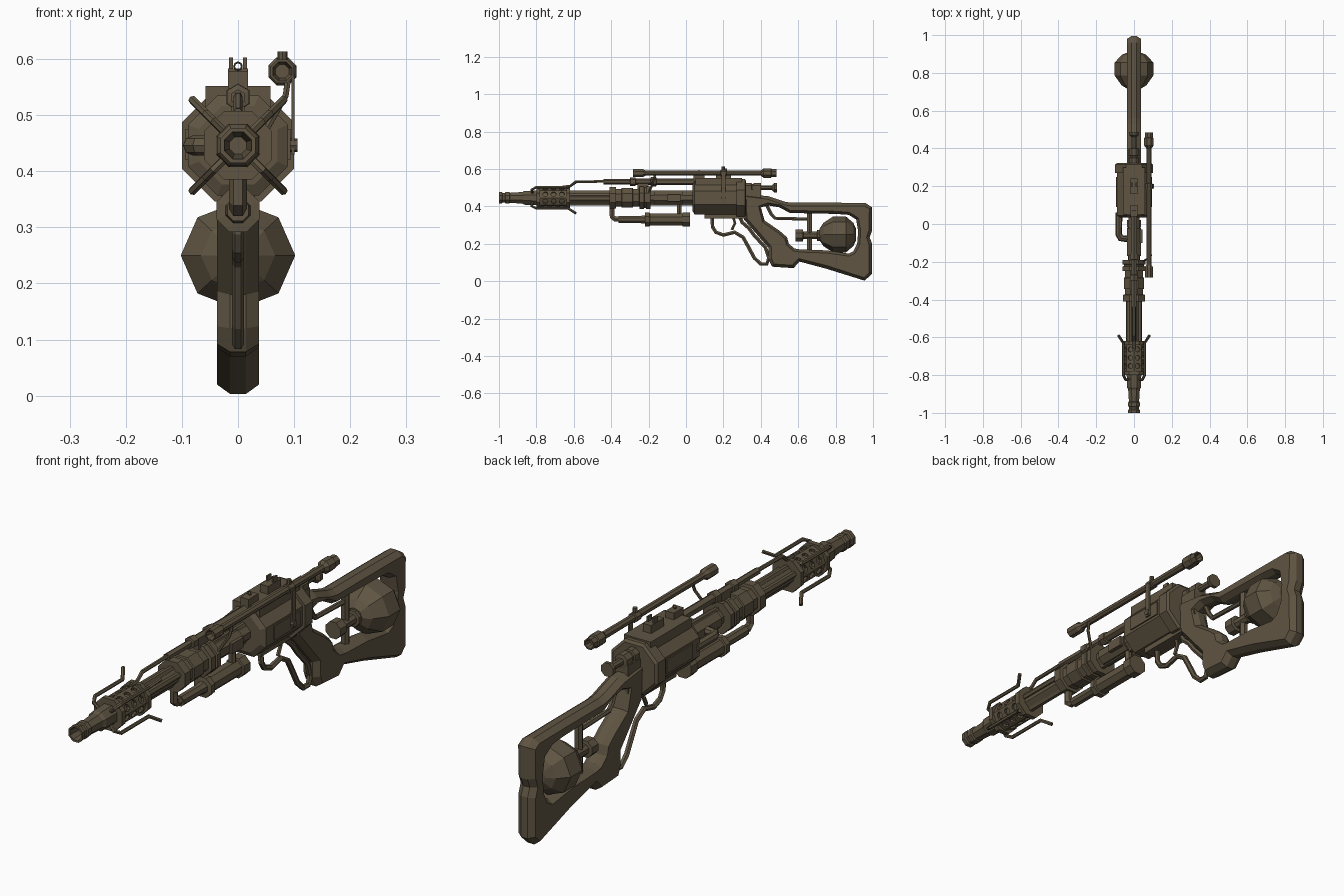
import bpy, bmesh, math
from mathutils import Vector, Matrix

mat = bpy.data.materials.new("olive brown")
mat.diffuse_color = (0.115, 0.09, 0.055, 1)
AX = 0.446  # barrel axis height


def finish(name, bm):
    bmesh.ops.recalc_face_normals(bm, faces=bm.faces)
    me = bpy.data.meshes.new(name)
    bm.to_mesh(me)
    bm.free()
    me.materials.append(mat)
    ob = bpy.data.objects.new(name, me)
    bpy.context.collection.objects.link(ob)
    return ob


def lathe(name, prof, x=0, z=AX, n=8, sz=1.0, flat=True):
    """Turn (y, radius) pairs around a line parallel to y."""
    bm = bmesh.new()
    k = 1 / math.cos(math.pi / n) if flat else 1
    ph = math.pi / n if flat else 0
    rings = []
    for y, r in prof:
        rings.append([bm.verts.new((x + r * k * math.cos(ph + 2 * math.pi * i / n), y,
                                    z + sz * r * k * math.sin(ph + 2 * math.pi * i / n))) for i in range(n)])
    for a, b in zip(rings, rings[1:]):
        for i in range(n):
            j = (i + 1) % n
            bm.faces.new((a[i], a[j], b[j], b[i]))
    bm.faces.new(rings[0])
    bm.faces.new(rings[-1])
    return finish(name, bm)


def box(name, x0, x1, y0, y1, z0, z1):
    bm = bmesh.new()
    m = Matrix.Translation(((x0 + x1) / 2, (y0 + y1) / 2, (z0 + z1) / 2)) @ Matrix.Diagonal((x1 - x0, y1 - y0, z1 - z0, 1))
    bmesh.ops.create_cube(bm, size=1, matrix=m)
    return finish(name, bm)


def evaluated_mesh(ob):
    dg = bpy.context.evaluated_depsgraph_get()
    return bpy.data.meshes.new_from_object(ob.evaluated_get(dg))


def tube(name, pts, r, res=1):
    """Pipe along a path of points."""
    cu = bpy.data.curves.new(name, 'CURVE')
    cu.dimensions = '3D'
    cu.bevel_depth, cu.bevel_resolution, cu.use_fill_caps = r, res, True
    sp = cu.splines.new('POLY')
    sp.points.add(len(pts) - 1)
    for p, q in zip(sp.points, pts):
        p.co = (*q, 1)
    tmp = bpy.data.objects.new("path", cu)
    bpy.context.collection.objects.link(tmp)
    me = evaluated_mesh(tmp)
    bpy.data.objects.remove(tmp)
    me.materials.clear()
    me.materials.append(mat)
    for f in me.polygons:
        f.use_smooth = False
    ob = bpy.data.objects.new(name, me)
    bpy.context.collection.objects.link(ob)
    return ob


# Barrel and muzzle
lathe("muzzle", [(-0.9, 0.015), (-1.0, 0.024), (-1.0, 0.031), (-0.985, 0.031), (-0.98, 0.026), (-0.968, 0.026),
                 (-0.965, 0.031), (-0.945, 0.031), (-0.94, 0.027), (-0.875, 0.031), (-0.865, 0.037), (-0.78, 0.039)])
lathe("barrel", [(-0.8, 0.03), (0.06, 0.03)])
for s in (-1, 1):
    tube("barrel_rail", [(s * 0.03, -0.65, AX + 0.012), (s * 0.03, -0.38, AX + 0.012)], 0.012)
tube("lower_barrel_rail", [(0, -0.65, 0.417), (0, 0.05, 0.417)], 0.013)
tube("upper_barrel_rail", [(0, -0.65, 0.475), (0, 0.05, 0.475)], 0.012)

# Perforated shroud
shroud = lathe("shroud", [(-0.785, 0.056), (-0.63, 0.056)], flat=False)
bm = bmesh.new()
for i in range(8):
    a = math.pi / 8 + i * math.pi / 4
    d = Vector((math.cos(a), 0, math.sin(a)))
    for y in (-0.752, -0.708, -0.664):
        m = Matrix.Translation(d * 0.059 + Vector((0, y, AX))) @ d.to_track_quat('Z', 'Y').to_matrix().to_4x4()
        bmesh.ops.create_cone(bm, cap_ends=True, segments=8, radius1=0.014, radius2=0.014, depth=0.036, matrix=m)
cutter = finish("hole_cutter", bm)
cutter.hide_render = True
mod = shroud.modifiers.new("holes", 'BOOLEAN')
mod.operation, mod.solver, mod.object = 'DIFFERENCE', 'EXACT', cutter
me = evaluated_mesh(shroud)
shroud.modifiers.clear()
shroud.data = me
bpy.data.objects.remove(cutter)
for y in (-0.8, -0.64):
    lathe("shroud_flange", [(y, 0.061), (y + 0.02, 0.061)])

# Four guard rods with flared ends
for i in range(4):
    a = math.pi / 4 + i * math.pi / 2
    path = [(-0.82, 0.035), (-0.825, 0.062), (-0.8, 0.08), (-0.63, 0.08), (-0.59, 0.116)]
    tube("guard_rod", [(r * math.cos(a), y, AX + r * math.sin(a)) for y, r in path], 0.0075)

# Banded sleeve over the barrel
lathe("barrel_sleeve", [(-0.41, 0.058), (-0.375, 0.058), (-0.373, 0.047), (-0.345, 0.047), (-0.343, 0.053),
                        (-0.285, 0.053), (-0.283, 0.047), (-0.25, 0.047), (-0.248, 0.06), (-0.225, 0.06),
                        (-0.223, 0.054), (-0.215, 0.054), (-0.213, 0.06), (-0.19, 0.06)])
lathe("barrel_collar", [(-0.17, 0.036), (-0.02, 0.036)])
box("collar_block", -0.02, 0.045, -0.1, -0.03, 0.425, 0.465)

# Gas rod above the barrel
tube("gas_rod_thin", [(0, -0.66, 0.505), (0, -0.62, 0.508), (0, -0.59, 0.532), (0, -0.42, 0.534)], 0.008)
lathe("gas_rod", [(-0.44, 0.012), (-0.3, 0.012), (-0.298, 0.02), (-0.27, 0.02), (-0.268, 0.014), (-0.19, 0.014),
                  (-0.188, 0.021), (-0.16, 0.021), (-0.158, 0.016), (0.06, 0.016)], z=0.532, n=6)
box("gas_rod_mount", -0.012, 0.012, -0.26, -0.2, 0.49, 0.53)

# Under-barrel canister and its pipe
tube("canister_pipe", [(0, -0.395, 0.41), (0, -0.395, 0.345), (0, -0.38, 0.333), (0, -0.2, 0.333)], 0.016)
lathe("canister", [(-0.36, 0.019), (-0.25, 0.019), (-0.22, 0.022), (-0.218, 0.038), (-0.195, 0.038), (-0.193, 0.031),
                   (-0.02, 0.031), (-0.018, 0.038), (0.022, 0.038)], z=0.33)
tube("canister_link", [(0, -0.035, 0.34), (0, -0.035, 0.42)], 0.014)

# Receiver
lathe("receiver", [(0.035, 0.07), (0.045, 0.089), (0.3, 0.089)])
lathe("receiver_flange", [(0.27, 0.1), (0.315, 0.1), (0.322, 0.09)])
box("receiver_top_plate", -0.058, 0.058, 0.05, 0.3, 0.5, 0.552)
for s in (-1, 1):
    box("receiver_side_plate", s * 0.086, s * 0.094, 0.09, 0.25, 0.42, 0.475)
box("receiver_underside", -0.03, 0.03, 0.1, 0.36, 0.335, 0.4)
box("receiver_tang", -0.03, 0.03, 0.3, 0.4, 0.38, 0.49)
tube("receiver_side_pipe", [(-0.08, 0.06, AX), (-0.08, -0.055, AX), (-0.07, -0.075, AX), (-0.025, -0.08, AX)], 0.018, 2)

# Iron sights
box("front_sight_base", -0.018, 0.018, 0.04, 0.1, 0.53, 0.578)
box("rear_sight_base", -0.018, 0.018, 0.16, 0.24, 0.54, 0.583)
for s in (-1, 1):
    box("rear_sight_prong", s * 0.009, s * 0.016, 0.195, 0.22, 0.57, 0.603)
tube("sight_ring", [(0.007 * math.cos(t * math.pi / 4), 0.07, 0.587 + 0.007 * math.sin(t * math.pi / 4))
                    for t in range(9)], 0.002)

# Bolt behind the receiver
lathe("bolt", [(0.3, 0.026), (0.35, 0.026), (0.352, 0.02), (0.36, 0.02), (0.362, 0.026), (0.4, 0.026), (0.402, 0.013),
               (0.46, 0.013), (0.472, 0.026), (0.486, 0.026)], z=0.5)

# Scope with two arms and a turret
lathe("scope", [(-0.26, 0.012), (-0.283, 0.017), (-0.283, 0.021), (-0.23, 0.021), (-0.215, 0.013), (0.185, 0.013),
                (0.186, 0.018), (0.215, 0.018), (0.216, 0.013), (0.4, 0.014), (0.415, 0.025), (0.455, 0.025), (0.458, 0.021),
                (0.484, 0.021), (0.484, 0.016), (0.46, 0.012)], x=0.079, z=0.578)
tube("scope_turret", [(0.079, 0.2, 0.58), (0.079, 0.2, 0.613)], 0.009, 2)
box("scope_rear_arm", 0.095, 0.101, 0.19, 0.212, 0.43, 0.575)
tube("scope_arm_screw", [(0.08, 0.2, AX), (0.106, 0.2, AX)], 0.012, 2)
tube("scope_front_arm", [(0.09, -0.165, 0.57), (0.085, -0.175, 0.535), (0.045, -0.2, 0.465)], 0.006)

# Skeleton stock: matching outer and inner loops (y, z) with chamfered rims
outer = [(.31, .465), (.44, .455), (.53, .425), (.56, .42), (.8, .42), (.96, .418), (.995, .395), (.995, .27), (.982, .235),
         (.995, .2), (.995, .04), (.955, .003), (.75, .067), (.607, .105), (.575, .07), (.46, .078), (.44, .12), (.44, .18), (.31, .33)]
inner = [(.4, .395), (.44, .405), (.5, .395), (.555, .365), (.8, .36), (.87, .355), (.91, .33), (.92, .27), (.918, .235),
         (.915, .2), (.895, .16), (.87, .148), (.75, .165), (.61, .17), (.58, .175), (.55, .2), (.54, .235), (.5, .27), (.42, .325)]


def offset(loop, d):
    out = []
    for i, p in enumerate(loop):
        p, a, b = Vector(p), Vector(loop[i - 1]), Vector(loop[(i + 1) % len(loop)])
        e, f = (p - a).normalized(), (b - p).normalized()
        n = Vector((e.y + f.y, -e.x - f.x)).normalized()
        out.append(p + n * d)
    return out


bm = bmesh.new()
loops = []
for pts, x in ((outer, 0.014), (offset(outer, 0.017), 0.037), (offset(inner, -0.014), 0.037), (inner, 0.014),
               (inner, -0.014), (offset(inner, -0.014), -0.037), (offset(outer, 0.017), -0.037), (outer, -0.014)):
    loops.append([bm.verts.new((x, p[0], p[1])) for p in pts])
for k in range(8):
    a, b = loops[k], loops[(k + 1) % 8]
    for i in range(len(a)):
        j = (i + 1) % len(a)
        bm.faces.new((a[i], a[j], b[j], b[i]))
finish("stock", bm)

# Tank inside the stock with its valve and supports
lathe("stock_tank", [(0.715, 0.035), (0.735, 0.066), (0.785, 0.102), (0.855, 0.102), (0.895, 0.066), (0.91, 0.03)],
      z=0.25, sz=0.94, flat=False)
lathe("tank_valve", [(0.585, 0.032), (0.625, 0.032), (0.627, 0.02), (0.7, 0.02), (0.702, 0.03), (0.73, 0.03)], z=0.245)
tube("valve_post", [(0.66, 0, 0)[::-1] and (0, 0.66, 0.16), (0, 0.66, 0.37)], 0.016)
tube("valve_pipe", [(0, 0.43, 0.41), (0, 0.455, 0.36), (0, 0.475, 0.337), (0, 0.65, 0.332)], 0.01)

# Lever loop and trigger
lever = [(.14, .35), (.142, .29), (.16, .262), (.2, .247), (.26, .262), (.305, .235), (.33, .19), (.365, .125), (.4, .092),
         (.432, .092), (.443, .125), (.425, .18), (.365, .245), (.335, .285), (.3, .315), (.285, .35)]
tube("lever_loop", [(0, y, z) for y, z in lever], 0.011)
tube("trigger", [(0, 0.25, 0.35), (0, 0.262, 0.31), (0, 0.245, 0.275)], 0.008)
